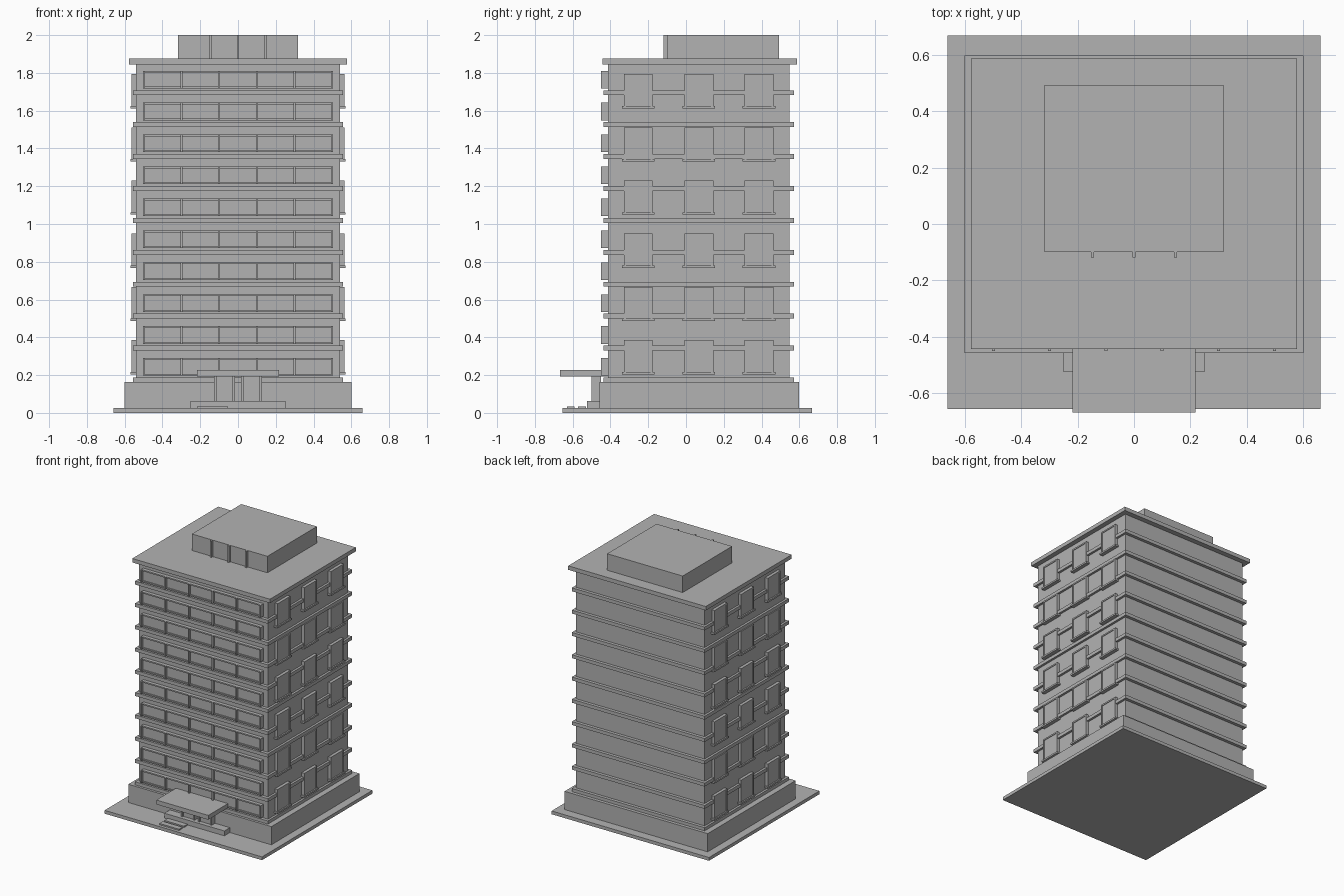
import bpy
import bmesh
from mathutils import Matrix, Vector

cube = bpy.data.objects.get("Cube")
if cube:
    bpy.data.objects.remove(cube, do_unlink=True)

concrete = bpy.data.materials.new("concrete_grey")
concrete.use_nodes = True
GREY = (0.448, 0.448, 0.448, 1)
concrete.diffuse_color = GREY
concrete.node_tree.nodes["Principled BSDF"].inputs["Base Color"].default_value = GREY


def build(name, boxes):
    """One object from boxes given as ((x0, x1), (y0, y1), (z0, z1))."""
    bm = bmesh.new()
    for spans in boxes:
        centre = Vector([(a + b) / 2 for a, b in spans])
        size = Vector([abs(b - a) for a, b in spans])
        bmesh.ops.create_cube(bm, size=1, matrix=Matrix.LocRotScale(centre, None, size))
    mesh = bpy.data.meshes.new(name)
    bm.to_mesh(mesh)
    bm.free()
    mesh.materials.append(concrete)
    obj = bpy.data.objects.new(name, mesh)
    bpy.context.scene.collection.objects.link(obj)
    return obj


def around(c, width):
    return (c - width / 2, c + width / 2)


# Ground, podium, tower and roof
build("ground_slab", [((-0.66, 0.66), (-0.655, 0.667), (0, 0.025))])
build("podium", [((-0.6, 0.6), (-0.457, 0.597), (0.025, 0.163))])
build("tower_body", [((-0.54, 0.54), (-0.413, 0.548), (0.163, 1.845))])
build("roof_slab", [((-0.577, 0.577), (-0.442, 0.587), (1.845, 1.875))])
build("penthouse", [((-0.317, 0.317), (-0.1, 0.492), (1.875, 2))])
build("penthouse_fins", [(around(x, 0.012), (-0.118, -0.1), (1.875, 2)) for x in (-0.147, 0, 0.147)])

# Ledges and ribbon windows, one per floor
FLOORS = 10
floor_z = [0.174 + 0.169 * i for i in range(FLOORS)]
build("floor_ledges", [((-0.557, 0.557), (-0.438, 0.572), around(z, 0.026)) for z in floor_z])
glass, rails, mullions = [], [], []
for z in floor_z:
    low, high = z + 0.023, z + 0.116
    glass.append(((-0.5, 0.5), (-0.432, -0.41), (low, high)))
    rails += [((-0.5, 0.5), (-0.44, -0.41), around(c, 0.01)) for c in (low + 0.005, high - 0.005)]
    mullions += [(around(-0.498 + 0.1992 * k, 0.011), (-0.45, -0.41), (low, high)) for k in range(6)]
build("front_window_glass", glass)
build("front_window_rails", rails)
build("front_window_mullions", mullions)

# Side windows with frames and sills, mirrored left to right
panes, frames, sills = [], [], []
for row in range(6):
    low = 0.217 + 0.2817 * row
    high = low + 0.168
    for y in (-0.253, 0.068, 0.386):
        panes.append(((0.53, 0.5585), around(y, 0.14), (low, high)))
        frames += [((0.53, 0.563), around(y + s * 0.071, 0.011), (low, high)) for s in (-1, 1)]
        frames.append(((0.53, 0.563), around(y, 0.153), (high - 0.011, high)))
        sills.append(((0.53, 0.569), around(y, 0.173), (low - 0.013, low)))
for name, boxes in (("side_window_panes", panes), ("side_window_frames", frames), ("side_window_sills", sills)):
    obj = build(name, boxes)
    mirror = obj.modifiers.new("Mirror", 'MIRROR')
    mirror.use_mirror_merge = False

# Entrance
build("entrance_canopy", [((-0.218, 0.218), (-0.667, -0.41), (0.193, 0.226))])
build("entrance_platform", [((-0.252, 0.252), (-0.523, -0.45), (0.025, 0.062))])
build("entrance_doors", [((s * 0.016, s * 0.12), (-0.49, -0.45), (0.062, 0.193)) for s in (-1, 1)])
build("entrance_door_posts", [(around(s * x, 0.012), (-0.5, -0.45), (0.062, 0.193))
                              for s in (-1, 1) for x in (0.022, 0.121)])
build("entrance_steps", [((-0.217, -0.053), around(y, 0.042), (0.025, 0.035)) for y in (-0.61, -0.55)])
